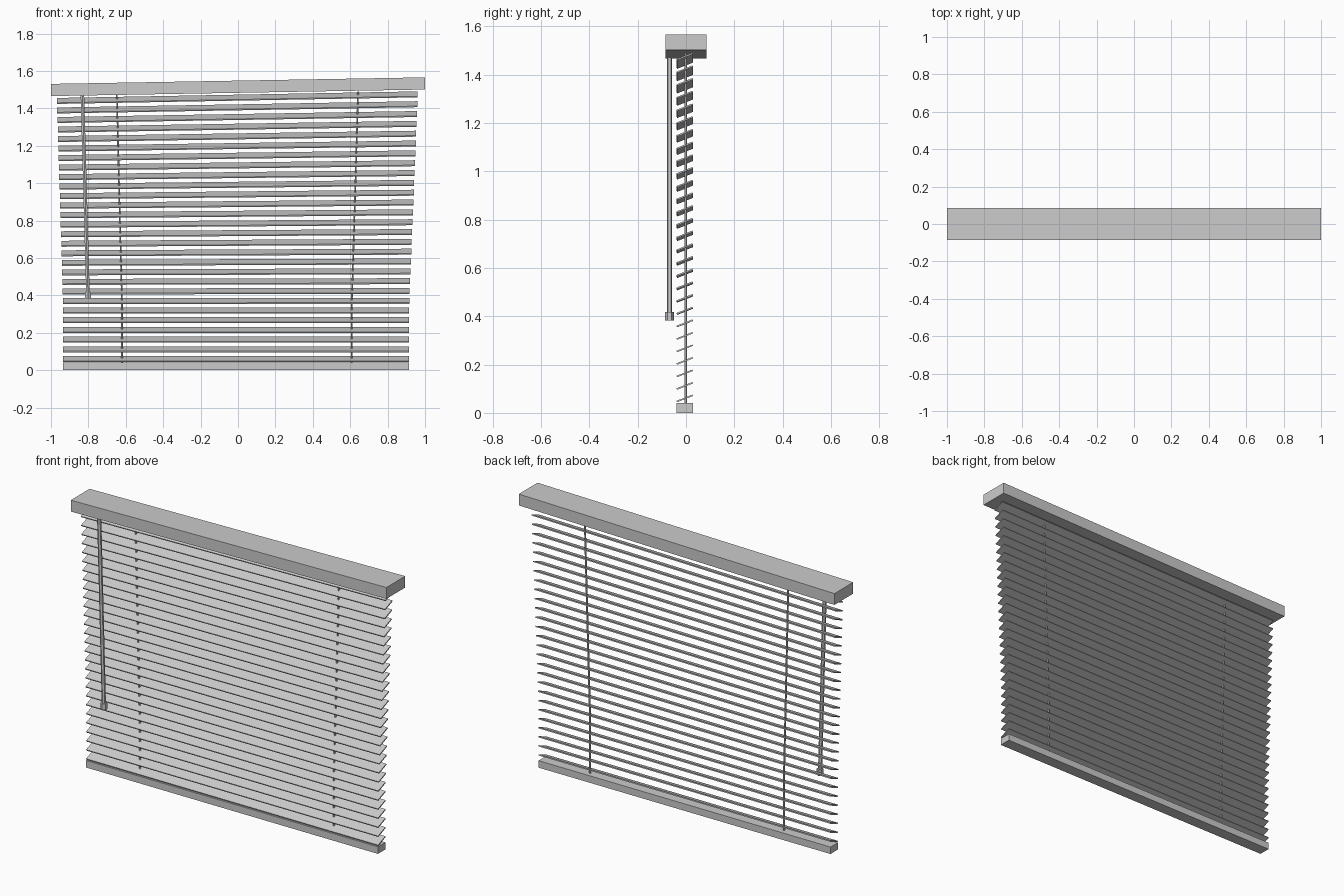
import bpy, bmesh, math
from mathutils import Vector

if "Cube" in bpy.data.objects:
    bpy.data.objects.remove(bpy.data.objects["Cube"])

SKEW = 0.0182      # rise per unit x at the crooked top
N_SLATS = 28
SLAT_LOW, SLAT_HIGH = 0.06, 1.457


def sag(z):
    """How crooked the blind is at height z: 0 low down, 1 at the top."""
    return min(1.0, max(0.0, (z - 0.35) / 1.1))


def finish(name, bm):
    bmesh.ops.recalc_face_normals(bm, faces=bm.faces[:])
    me = bpy.data.meshes.new(name)
    bm.to_mesh(me)
    bm.free()
    ob = bpy.data.objects.new(name, me)
    bpy.context.collection.objects.link(ob)
    return ob


def beam(name, x0, x1, profile, skew=0.0):
    """Extrude a y-z profile along x, shearing it upward with x."""
    bm = bmesh.new()
    rings = [[bm.verts.new((x, y, z + skew * x)) for y, z in profile] for x in (x0, x1)]
    n = len(profile)
    for i in range(n):
        j = (i + 1) % n
        bm.faces.new((rings[0][i], rings[0][j], rings[1][j], rings[1][i]))
    for r in rings:
        bm.faces.new(r)
    return finish(name, bm)


def rod(name, points, radius, sides):
    """Sweep a horizontal polygon through near-vertical points."""
    bm = bmesh.new()
    rings = []
    for p in points:
        rings.append([bm.verts.new(Vector(p) + Vector((
            radius * math.cos(2 * math.pi * (k + 0.5) / sides),
            radius * math.sin(2 * math.pi * (k + 0.5) / sides), 0))) for k in range(sides)])
    for a, b in zip(rings, rings[1:]):
        for k in range(sides):
            m = (k + 1) % sides
            bm.faces.new((a[k], a[m], b[m], b[k]))
    bm.faces.new(rings[0])
    bm.faces.new(rings[-1])
    return finish(name, bm)


def rect(y0, y1, z0, z1):
    return [(y0, z0), (y1, z0), (y1, z1), (y0, z1)]


# Head rail and bottom rail
beam("head_rail", -1, 1, rect(-0.085, 0.085, 1.483, 1.548), 0.0175)
beam("bottom_rail", -0.935, 0.915, rect(-0.04, 0.028, 0, 0.04))

# Slats: tilted strips, wider and more crooked toward the top
t = 0.003
for i in range(N_SLATS):
    z = SLAT_LOW + (SLAT_HIGH - SLAT_LOW) * i / (N_SLATS - 1)
    f = sag(z)
    profile = [(-0.037, z - 0.013 - t), (0.029, z + 0.013 - t),
               (0.027, z + 0.013 + t), (-0.039, z - 0.013 + t)]
    beam(f"slat_{i + 1}", -0.935 - 0.033 * f, 0.915 + 0.046 * f, profile, SKEW * f)

# Ladder cords
for name, x, dx in (("cord_left", -0.62, -0.028), ("cord_right", 0.608, 0.034)):
    rod(name, [(x + dx * sag(z), -0.001, z) for z in (0.03, 0.35, 0.9, 1.49)], 0.005, 6)

# Tilt wand with its grip
rod("tilt_wand", [(-0.802, -0.068, 0.40), (-0.832, -0.068, 1.475)], 0.011, 6)
rod("wand_grip", [(-0.801, -0.068, 0.382), (-0.802, -0.068, 0.417)], 0.018, 6)
